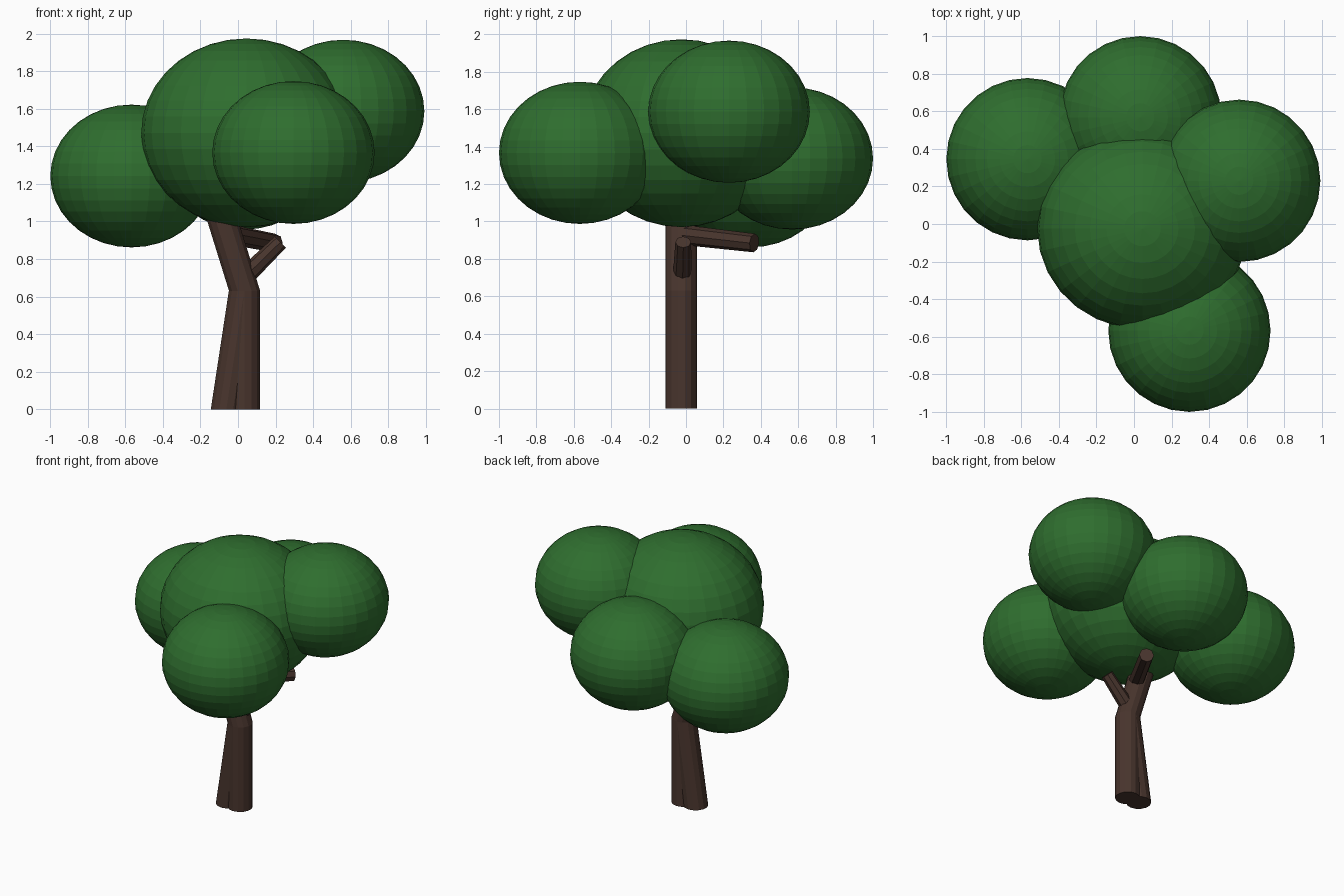
import bpy, bmesh
from mathutils import Vector

if "Cube" in bpy.data.objects:
    bpy.data.objects.remove(bpy.data.objects["Cube"])


def material(name, rgb):
    m = bpy.data.materials.new(name)
    m.diffuse_color = (*rgb, 1)
    m.use_nodes = True
    m.node_tree.nodes["Principled BSDF"].inputs["Base Color"].default_value = m.diffuse_color
    return m


BARK = material("bark brown", (0.065, 0.035, 0.026))
LEAF = material("leaf green", (0.028, 0.155, 0.028))


def finish(bm, name, mat):
    bmesh.ops.recalc_face_normals(bm, faces=bm.faces)
    me = bpy.data.meshes.new(name)
    bm.to_mesh(me)
    bm.free()
    me.materials.append(mat)
    ob = bpy.data.objects.new(name, me)
    bpy.context.collection.objects.link(ob)
    return ob


def foliage(name, center, radii):
    bm = bmesh.new()
    bmesh.ops.create_uvsphere(bm, u_segments=28, v_segments=18, radius=1)
    bmesh.ops.scale(bm, vec=radii, verts=bm.verts)
    bmesh.ops.translate(bm, vec=center, verts=bm.verts)
    return finish(bm, name, LEAF)


def sheared_log(name, path, sides=14):
    """Log whose rings stay horizontal; path = (x, y, z, radius)."""
    bm = bmesh.new()
    rings = []
    for x, y, z, r in path:
        ring = bmesh.ops.create_circle(bm, segments=sides, radius=r)["verts"]
        bmesh.ops.translate(bm, vec=(x, y, z), verts=ring)
        rings.append(ring)
    for a, b in zip(rings, rings[1:]):
        for i in range(sides):
            j = (i + 1) % sides
            bm.faces.new((a[i], a[j], b[j], b[i]))
    bm.faces.new(rings[0])
    bm.faces.new(rings[-1])
    return finish(bm, name, BARK)


def branch(name, start, end, r1, r2, sides=8):
    a, b = Vector(start), Vector(end)
    bm = bmesh.new()
    bmesh.ops.create_cone(bm, cap_ends=True, segments=sides, radius1=r1,
                          radius2=r2, depth=(b - a).length)
    turn = (b - a).to_track_quat('Z', 'Y').to_matrix()
    bmesh.ops.rotate(bm, matrix=turn, verts=bm.verts)
    bmesh.ops.translate(bm, vec=(a + b) / 2, verts=bm.verts)
    return finish(bm, name, BARK)


# trunk: upright stem that leans left at the top, plus a slanted root flare
sheared_log("trunk", [(0.035, -0.025, 0, 0.085), (0.035, -0.025, 0.63, 0.085),
                      (-0.08, -0.025, 1.0, 0.085), (-0.12, -0.025, 1.15, 0.08)])
sheared_log("trunk_flare", [(-0.062, -0.025, 0, 0.085), (0.033, -0.025, 0.63, 0.084)])

# side branches
branch("right_branch", (0.02, -0.02, 0.69), (0.225, -0.015, 0.89), 0.052, 0.042)
branch("back_branch", (-0.04, -0.03, 0.93), (0.195, 0.365, 0.885), 0.054, 0.05)

# crown
foliage("crown_center", (0.045, -0.025, 1.472), (0.56, 0.535, 0.502))
for name, c in {"crown_left": (-0.567, 0.345, 1.242),
                "crown_right": (0.56, 0.23, 1.587),
                "crown_front": (0.295, -0.568, 1.367),
                "crown_back": (0.033, 0.568, 1.337)}.items():
    foliage(name, c, (0.432, 0.432, 0.38))
